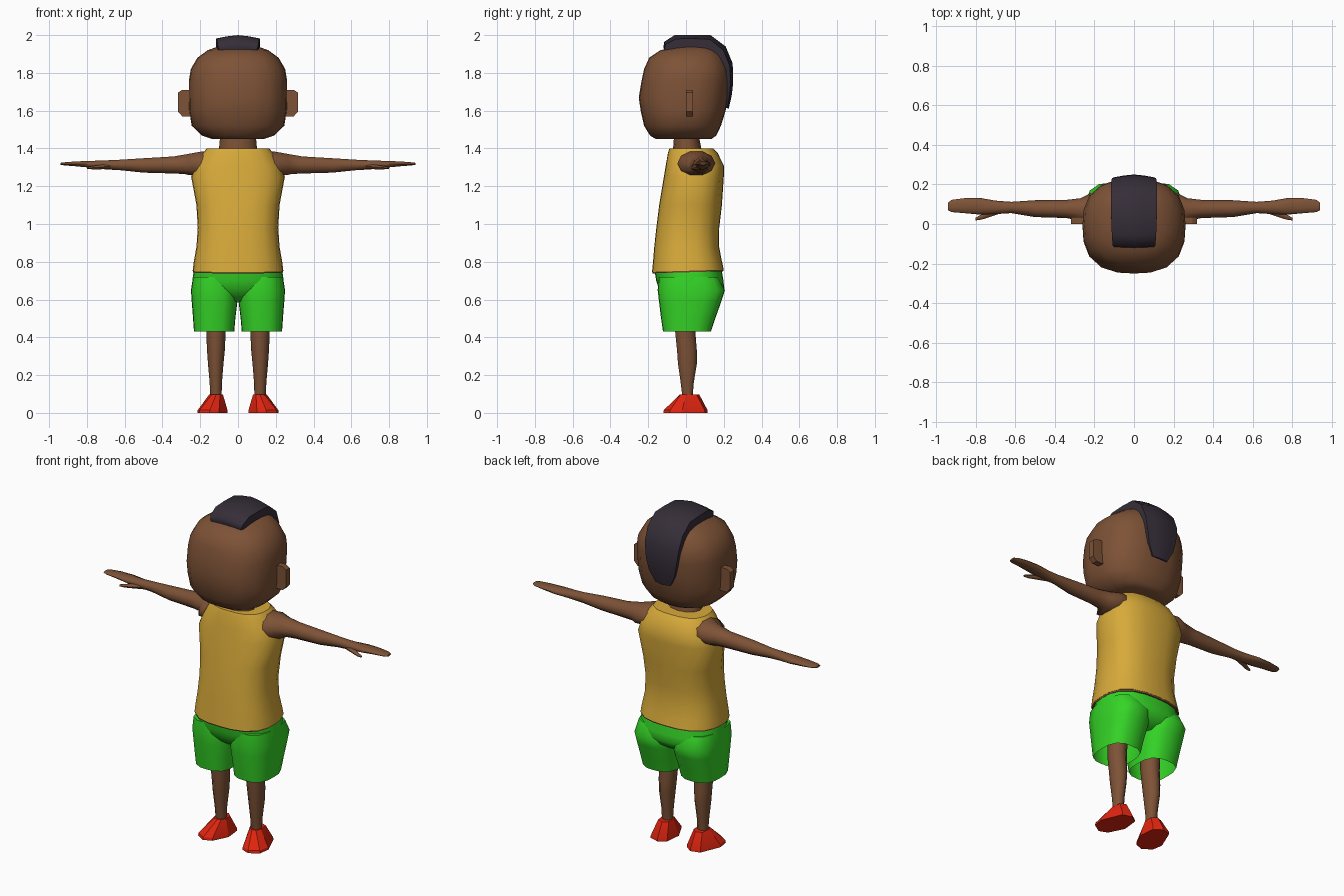
import bpy, bmesh, math

def material(name, color):
    m = bpy.data.materials.new(name)
    m.diffuse_color = (*color, 1)
    return m

SKIN = material("brown skin", (0.205, 0.084, 0.037))
YELLOW = material("yellow cloth", (0.68, 0.40, 0.042))
GREEN = material("green cloth", (0.035, 0.66, 0.02))
RED = material("red shoe", (0.74, 0.018, 0.005))
HAIR = material("dark hair", (0.036, 0.027, 0.040))

def loft(name, rings, mat, caps=(True, True), mirror=False, angle=45, closed=True):
    """Skin a list of point rings with quads."""
    bm = bmesh.new()
    rows = [[bm.verts.new(p) for p in ring] for ring in rings]
    n = len(rows[0])
    for a, b in zip(rows, rows[1:]):
        for i in range(n if closed else n - 1):
            j = (i + 1) % n
            bm.faces.new((a[i], a[j], b[j], b[i]))
    if caps[0]:
        bm.faces.new(rows[0][::-1])
    if caps[1]:
        bm.faces.new(rows[-1])
    bmesh.ops.recalc_face_normals(bm, faces=bm.faces)
    me = bpy.data.meshes.new(name)
    bm.to_mesh(me)
    bm.free()
    me.materials.append(mat)
    ob = bpy.data.objects.new(name, me)
    bpy.context.collection.objects.link(ob)
    bpy.ops.object.select_all(action='DESELECT')
    ob.select_set(True)
    bpy.context.view_layer.objects.active = ob
    bpy.ops.object.shade_smooth_by_angle(angle=math.radians(angle))
    if mirror:
        ob.modifiers.new("mirror", 'MIRROR')
    return ob

def oval(u0, u1, v0, v1, n, p=2.0):
    """Rounded-square outline filling the given bounds."""
    pts = []
    for i in range(n):
        t = 2 * math.pi * i / n
        c, s = math.cos(t), math.sin(t)
        k = (abs(c) ** p + abs(s) ** p) ** (-1 / p)
        pts.append(((u0 + u1) / 2 + (u1 - u0) / 2 * c * k,
                    (v0 + v1) / 2 + (v1 - v0) / 2 * s * k))
    return pts

def level(z, x0, x1, y0, y1, n=16, p=2.0, tilt=0.0):
    return [(x, y, z + tilt * y) for x, y in oval(x0, x1, y0, y1, n, p)]

def upright(name, table, mat, n=16, p=2.0, **kw):
    return loft(name, [level(*row, n=n, p=p) for row in table], mat, **kw)

# Head: z, x range, y range
upright("head", [(z, -w, w, y0, y1) for z, w, y0, y1 in [
    (1.45, 0.135, -0.16, 0.135), (1.468, 0.19, -0.19, 0.16),
    (1.52, 0.245, -0.222, 0.185), (1.60, 0.258, -0.24, 0.21),
    (1.67, 0.26, -0.25, 0.222), (1.76, 0.26, -0.235, 0.228),
    (1.82, 0.25, -0.222, 0.225), (1.88, 0.215, -0.195, 0.20),
    (1.92, 0.16, -0.135, 0.17), (1.942, 0.10, -0.05, 0.13)]],
    SKIN, n=20, p=2.6, angle=60)

# Ears: flat rounded plates
ear = [(0.23, 1.57), (0.295, 1.57), (0.318, 1.595), (0.318, 1.695), (0.295, 1.71), (0.23, 1.71)]
loft("ears", [[(x, y, z) for x, z in ear] for y in (0.0, 0.036)], SKIN, mirror=True, angle=30)

# Hair strip running from forehead over the crown to the nape:
# half width, outer (y, z), inner (y, z)
strip = [(0.10, -0.12, 1.935, -0.105, 1.90), (0.108, -0.115, 1.965, -0.09, 1.915),
         (0.112, -0.06, 2.0, -0.03, 1.93), (0.115, 0.04, 2.0, 0.03, 1.935),
         (0.116, 0.13, 2.0, 0.12, 1.92), (0.116, 0.21, 1.94, 0.165, 1.87),
         (0.112, 0.247, 1.85, 0.19, 1.81), (0.10, 0.25, 1.75, 0.20, 1.74),
         (0.085, 0.242, 1.68, 0.20, 1.68), (0.05, 0.226, 1.61, 0.20, 1.62)]
hair = []
for w, oy, oz, iy, iz in strip:
    my, mz = oy + (iy - oy) * 0.28, oz + (iz - oz) * 0.28
    hair.append([(-w, iy, iz), (-w, my, mz), (-w * 0.5, oy + (iy - oy) * 0.1, oz + (iz - oz) * 0.1),
                 (0, oy, oz), (w * 0.5, oy + (iy - oy) * 0.1, oz + (iz - oz) * 0.1),
                 (w, my, mz), (w, iy, iz)])
loft("hair", hair, HAIR, angle=50)

# Neck
upright("neck", [(1.36, -0.105, 0.105, -0.07, 0.09), (1.405, -0.10, 0.10, -0.068, 0.08),
                 (1.48, -0.093, 0.093, -0.062, 0.065)], SKIN, n=12)

# Sleeveless shirt, hem slightly raised at the back
shirt = [(0.752, 0.24, -0.18, 0.20, 0.03), (0.80, 0.234, -0.175, 0.19, 0.02),
         (0.88, 0.22, -0.168, 0.175, 0), (0.98, 0.213, -0.157, 0.176, 0),
         (1.10, 0.22, -0.142, 0.19, 0), (1.25, 0.248, -0.117, 0.20, 0),
         (1.31, 0.225, -0.107, 0.20, 0), (1.375, 0.187, -0.096, 0.168, 0),
         (1.40, 0.165, -0.088, 0.145, 0)]
loft("shirt", [level(z, -w, w, y0, y1, 20, 2.7, t) for z, w, y0, y1, t in shirt], YELLOW, angle=40)

# Thin skin line below the hem
loft("waist", [level(z, -w, w, y0, y1, 20, 2.7, 0.03) for z, w, y0, y1 in
               [(0.744, 0.237, -0.177, 0.197), (0.753, 0.239, -0.179, 0.199)]], SKIN)

# Shorts: seat plus two open legs
upright("shorts_seat", [(0.59, -0.14, 0.14, -0.07, 0.13), (0.62, -0.20, 0.20, -0.115, 0.175),
                        (0.66, -0.243, 0.243, -0.145, 0.203), (0.70, -0.242, 0.242, -0.158, 0.198),
                        (0.75, -0.235, 0.235, -0.166, 0.19)], GREEN, n=20, p=2.6, angle=60)
upright("shorts_legs", [(0.43, 0.02, 0.233, -0.122, 0.132), (0.50, 0.014, 0.238, -0.132, 0.155),
                        (0.59, 0.003, 0.245, -0.143, 0.187), (0.65, 0.001, 0.249, -0.15, 0.206),
                        (0.72, 0.02, 0.238, -0.145, 0.17)],
        GREEN, n=16, p=3.0, caps=(False, True), mirror=True, angle=60)

# Lower legs
upright("legs", [(0.08, 0.087, 0.147, -0.02, 0.036), (0.16, 0.085, 0.15, -0.03, 0.043),
                 (0.26, 0.077, 0.159, -0.045, 0.06), (0.33, 0.07, 0.164, -0.05, 0.06),
                 (0.43, 0.065, 0.168, -0.06, 0.052), (0.60, 0.06, 0.17, -0.06, 0.06)],
        SKIN, n=10, mirror=True)

# Shoes: faceted wedges, toes turned outward
sole = [(0.065, 0.085), (0.055, -0.01), (0.10, -0.10), (0.15, -0.12),
        (0.205, -0.085), (0.215, -0.02), (0.165, 0.10), (0.11, 0.115)]
collar = [(0.083, 0.045), (0.08, 0.0), (0.095, -0.025), (0.115, -0.032),
          (0.138, -0.028), (0.152, 0.0), (0.146, 0.055), (0.11, 0.07)]
rim = [(a * 0.97 + c * 0.03, b * 0.97 + d * 0.03) for (a, b), (c, d) in zip(sole, collar)]
loft("shoes", [[(x, y, z) for x, y in ring] for ring, z in ((sole, 0), (rim, 0.015), (collar, 0.098))],
     RED, mirror=True, angle=25)

# Arms: x, y range, z range, slant of the ring
arm = [(0.175, -0.045, 0.15, 1.255, 1.385, 0.55), (0.222, -0.045, 0.155, 1.255, 1.388, 0.55),
       (0.27, 0.015, 0.13, 1.262, 1.375, 0.25), (0.34, 0.03, 0.122, 1.265, 1.36, 0),
       (0.50, 0.035, 0.12, 1.27, 1.35, 0), (0.62, 0.055, 0.112, 1.283, 1.342, 0),
       (0.70, 0.05, 0.118, 1.288, 1.338, 0), (0.78, 0.048, 0.132, 1.297, 1.335, 0),
       (0.86, 0.055, 0.13, 1.305, 1.332, 0), (0.92, 0.06, 0.122, 1.31, 1.327, 0),
       (0.94, 0.07, 0.108, 1.313, 1.324, 0)]
loft("arms", [[(x - s * (z - (z0 + z1) / 2), y, z) for y, z in oval(y0, y1, z0, z1, 10)]
              for x, y0, y1, z0, z1, s in arm], SKIN, mirror=True, angle=60)

# Thumbs
thumb = [(0.66, 0.058, 0.095, 1.29, 1.325), (0.72, 0.038, 0.075, 1.288, 1.316),
         (0.77, 0.022, 0.048, 1.288, 1.308), (0.80, 0.018, 0.032, 1.291, 1.302)]
loft("thumbs", [[(x, y, z) for y, z in oval(y0, y1, z0, z1, 6)] for x, y0, y1, z0, z1 in thumb],
     SKIN, mirror=True, angle=60)
